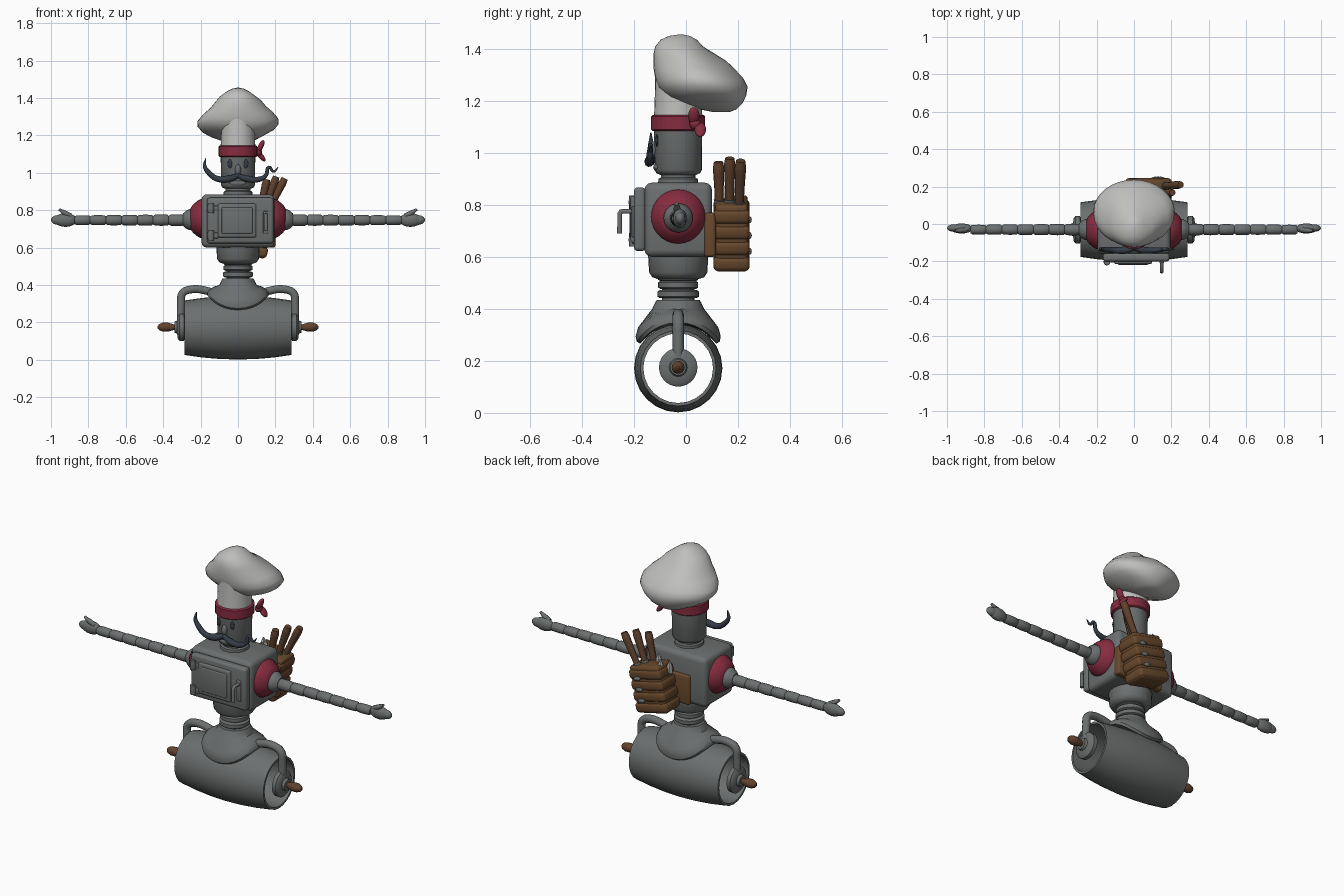
import bpy, bmesh
from math import sin, cos, pi, radians
from mathutils import Vector, Matrix

if "Cube" in bpy.data.objects:
    bpy.data.objects.remove(bpy.data.objects["Cube"])


def material(name, r, g, b):
    m = bpy.data.materials.new(name)
    m.use_nodes = True
    m.diffuse_color = (r, g, b, 1)
    m.node_tree.nodes["Principled BSDF"].inputs["Base Color"].default_value = (r, g, b, 1)
    return m


STEEL = material("grey steel", .15, .16, .16)
CLOTH = material("white cloth", .52, .52, .51)
RED = material("crimson", .24, .025, .05)
LEATHER = material("brown leather", .14, .066, .026)
WOOD = material("dark wood", .12, .055, .027)
HAIR = material("blue black", .035, .045, .06)
BLADE = material("pale blade", .4, .4, .4)
Y = -.03  # depth of the main axis


def finish(ob, mat, angle=40):
    ob.data.materials.clear()
    ob.data.materials.append(mat)
    bpy.ops.object.select_all(action='DESELECT')
    ob.select_set(True)
    bpy.context.view_layer.objects.active = ob
    bpy.ops.object.shade_smooth_by_angle(angle=radians(angle))
    return ob


def from_bmesh(name, bm, mat, angle=40):
    bmesh.ops.recalc_face_normals(bm, faces=bm.faces)
    me = bpy.data.meshes.new(name)
    bm.to_mesh(me)
    bm.free()
    ob = bpy.data.objects.new(name, me)
    bpy.context.collection.objects.link(ob)
    return finish(ob, mat, angle)


def loft(name, rings, mat, cap=True, loop=False, angle=40):
    """Skin a list of point rings."""
    bm = bmesh.new()
    vs = [[bm.verts.new(p) for p in ring] for ring in rings]
    n = len(vs[0])
    for k in range(len(vs) if loop else len(vs) - 1):
        a, b = vs[k], vs[(k + 1) % len(vs)]
        for i in range(n):
            j = (i + 1) % n
            bm.faces.new((a[i], a[j], b[j], b[i]))
    if cap and not loop:
        bm.faces.new(vs[0])
        bm.faces.new(vs[-1])
    return from_bmesh(name, bm, mat, angle)


def lathe(name, profile, mat, axis='z', at=(0, Y, 0), n=28, loop=False, angle=40):
    """Turn (position, radius) pairs about an axis."""
    rings = []
    for h, r in profile:
        ring = []
        for i in range(n):
            c, s = r * cos(2 * pi * i / n), r * sin(2 * pi * i / n)
            ring.append(Vector(at) + Vector((c, s, h) if axis == 'z' else (h, c, s)))
        rings.append(ring)
    return loft(name, rings, mat, loop=loop, angle=angle)


def box(name, at, size, mat, bevel=.01, tilt=0, segments=3):
    bm = bmesh.new()
    bmesh.ops.create_cube(bm, size=1, matrix=Matrix.Diagonal((*size, 1)))
    bmesh.ops.bevel(bm, geom=bm.edges[:], offset=bevel, segments=segments,
                    profile=.5, affect='EDGES')
    bm.transform(Matrix.Translation(at) @ Matrix.Rotation(radians(tilt), 4, 'Y'))
    return from_bmesh(name, bm, mat)


def blob(name, at, size, mat, tilt=0):
    bm = bmesh.new()
    bmesh.ops.create_uvsphere(bm, u_segments=16, v_segments=10, radius=1)
    bm.transform(Matrix.Translation(at) @ Matrix.Rotation(radians(tilt), 4, 'Y')
                 @ Matrix.Diagonal((*size, 1)))
    return from_bmesh(name, bm, mat, 80)


def tube(name, points, radius, mat, taper=None, sharp=False):
    cu = bpy.data.curves.new(name, 'CURVE')
    cu.dimensions = '3D'
    cu.bevel_depth, cu.bevel_resolution, cu.resolution_u = radius, 3, 5
    cu.use_fill_caps = True
    sp = cu.splines.new('BEZIER')
    sp.bezier_points.add(len(points) - 1)
    for i, (bp, p) in enumerate(zip(sp.bezier_points, points)):
        bp.co = p
        bp.handle_left_type = bp.handle_right_type = 'VECTOR' if sharp else 'AUTO'
        bp.radius = taper[i] if taper else 1
    ob = bpy.data.objects.new(name, cu)
    bpy.context.collection.objects.link(ob)
    bpy.ops.object.select_all(action='DESELECT')
    ob.select_set(True)
    bpy.context.view_layer.objects.active = ob
    bpy.ops.object.convert(target='MESH')
    return finish(bpy.context.object, mat, 50)


# Hollow barrel wheel
outer = [(x, .17 - .024 * (x / .285) ** 2) for x in (-.285, -.19, -.095, 0, .095, .19, .285)]
inner = [(.285, .134), (-.285, .134)]
lathe("barrel_wheel", outer + inner, STEEL, 'x', (0, Y, .172), n=24, loop=True)

# Saddle fender rising to the waist
def saddle(spread, radius, n=32):
    ring = []
    for i in range(n):
        c, s = cos(2 * pi * i / n), sin(2 * pi * i / n)
        phi = 1.0 * spread * s
        ring.append(Vector((.165 * spread * c * (1 + .12 * s * s),
                            Y + radius * sin(phi), .172 + radius * cos(phi))))
    return ring


def neck_ring(r, z, n=32):
    return [Vector((r * cos(2 * pi * i / n), Y + r * sin(2 * pi * i / n), z)) for i in range(n)]


loft("fender", [saddle(.6, .172), saddle(1, .175), saddle(1, .19), saddle(.93, .204),
                saddle(.78, .22), neck_ring(.1, .4), neck_ring(.088, .425),
                neck_ring(.082, .435)], STEEL)

# Waist springs and pelvis
lathe("waist_core", [(.42, .062), (.54, .062)], STEEL)
for z, r in ((.457, .08), (.492, .077), (.522, .077)):
    lathe("waist_ring", [(z - .016, r - .01), (z - .01, r), (z + .01, r), (z + .016, r - .01)], STEEL)
lathe("pelvis", [(.515, .08), (.522, .1), (.54, .112), (.61, .116)], STEEL)

# Torso with oven door
box("torso", (0, Y, .743), (.39, .26, .285), STEEL, .028)
box("oven_door", (.012, -.178, .745), (.355, .045, .245), STEEL, .015)
box("door_frame", (-.005, -.203, .745), (.205, .02, .18), STEEL, .009)
box("door_window", (-.005, -.211, .745), (.165, .014, .14), STEEL, .006)
tube("door_handle", [(.148, -.19, .775), (.148, -.25, .775), (.148, -.255, .765),
                     (.148, -.255, .69)], .01, STEEL, sharp=True)
box("handle_plate", (.148, -.203, .735), (.026, .012, .12), STEEL, .005)
for z in (.81, .665):
    lathe("door_hinge", [(z - .026, .016), (z - .002, .018), (z + .002, .018), (z + .026, .016)],
          STEEL, at=(-.145, -.203, 0), n=14)
    box("hinge_leaf", (-.13, -.2, z), (.05, .012, .03), STEEL, .004)

# Both sides: pipes, hubs, grips, shoulders, arms, hands
for s in (-1, 1):
    tube("wheel_pipe", [(s * x, Y, z) for x, z in
                        ((.1, .345), (.17, .37), (.25, .377), (.297, .355), (.305, .3), (.305, .18))],
         .022, STEEL)
    lathe("wheel_hub", [(s * x, r) for x, r in
                        ((.283, .06), (.29, .074), (.312, .074), (.322, .062), (.326, .035), (.34, .03))],
          STEEL, 'x', (0, Y, .175))
    lathe("wheel_grip", [(s * x, r) for x, r in
                         ((.32, .014), (.345, .016), (.375, .025), (.4, .025), (.42, .018), (.43, .006))],
          WOOD, 'x', (0, Y, .175), n=14)
    lathe("shoulder_pad", [(s * x, r) for x, r in
                           ((.18, .104), (.2, .104), (.215, .096), (.238, .078), (.252, .06), (.256, .04))],
          RED, 'x', (0, Y, .755))
    lathe("shoulder_joint", [(s * x, r) for x, r in
                             ((.24, .056), (.262, .056), (.28, .046), (.295, .032))],
          STEEL, 'x', (0, Y, .75))
    for k in range(7):
        x, r = .285 + k * .084, .031 - k * .0008
        lathe("arm_segment", [(s * (x + d), r * f) for d, f in
                              ((0, .72), (.008, .96), (.04, 1), (.076, .96), (.086, .72))],
              STEEL, 'x', (0, Y, .747), n=16)
    blob("palm", (s * .922, -.024, .748), (.06, .027, .037), STEEL)
    blob("fingers", (s * .962, -.022, .748), (.038, .02, .026), STEEL)
    tube("thumb", [(s * .895, -.03, .77), (s * .925, -.034, .785), (s * .957, -.036, .805)],
         .014, STEEL, (1, 1, .5))

# Neck and head
lathe("neck", [(.875, .078), (.9, .076), (.905, .066), (.93, .066)], STEEL)
lathe("head", [(.915, .068), (.922, .084), (.935, .091), (1.13, .093)], STEEL)
for s in (-1, 1):
    blob("eye", (s * .042, -.112, 1.048), (.014, .006, .024), HAIR)
blob("nose", (0, -.122, 1.015), (.016, .018, .03), STEEL)
blob("chin", (0, -.11, .945), (.045, .016, .016), STEEL)

# Moustache: one curled tip, one crooked tip
tube("moustache_curled", [(0, -.13, .985), (-.05, -.14, .968), (-.11, -.14, .968),
                          (-.155, -.137, 1.0), (-.178, -.135, 1.035), (-.172, -.135, 1.078)],
     .016, HAIR, (.8, 1.25, 1, .9, .65, .15))
tube("moustache_crooked", [(0, -.13, .985), (.05, -.14, .968), (.11, -.14, .965), (.15, -.137, .988),
                           (.165, -.135, 1.03), (.19, -.135, 1.008), (.215, -.135, 1.03)],
     .015, HAIR, (.8, 1.25, 1, .7, .6, .5, .15))

# Headband and side knot
lathe("headband", [(1.085, .098), (1.09, .104), (1.14, .104), (1.145, .098)], RED)
blob("knot", (.108, .035, 1.112), (.02, .022, .022), RED)
for y, z, tilt in ((.03, 1.142, 25), (.055, 1.09, 140)):
    blob("knot_tail", (.122, y, z), (.014, .022, .036), RED, tilt)

# Floppy hat
lathe("hat_column", [(1.12, .094), (1.16, .092), (1.22, .09), (1.32, .088)], CLOTH)
rings = []
for z, front, back, rx in ((1.158, .1, .17, .04), (1.168, .05, .195, .08), (1.195, -.02, .22, .14),
                           (1.222, -.075, .232, .19), (1.255, -.108, .237, .218),
                           (1.285, -.118, .222, .215), (1.32, -.124, .19, .185),
                           (1.35, -.126, .158, .15), (1.38, -.125, .11, .125),
                           (1.41, -.118, .065, .095), (1.435, -.098, .042, .06),
                           (1.45, -.065, .015, .03), (1.455, -.03, -.01, .008)):
    mid, half = (front + back) / 2, (back - front) / 2
    rings.append([Vector((rx * cos(a), mid + half * sin(a), z + .006 * cos(3 * a) * (rx > .1)))
                  for a in (2 * pi * i / 32 for i in range(32))])
loft("hat_puff", rings, CLOTH, angle=80)

# Leather knife pouch on the back, leaning to the left
TILT = 13
lean = Vector((sin(radians(TILT)), 0, cos(radians(TILT))))
centre = Vector((.08, .175, .69))
box("strap", (.05, .092, .685), (.3, .045, .17), LEATHER, .012)
box("pouch", centre, (.19, .125, .265), LEATHER, .015, TILT)
for k in range(4):
    box("pouch_band", centre + lean * (-.1 + k * .062), (.205, .14, .056), LEATHER, .018, TILT)
for k in range(3):
    stud = centre + lean * (-.07 + k * .062)
    blob("pouch_stud", (stud.x + .05, .245, stud.z), (.022, .008, .012), STEEL, TILT)

# Knife grips and blades in the pouch
for base, tip in (((.115, .128, .8), (.155, .125, .965)),
                  ((.14, .168, .8), (.205, .168, .98)),
                  ((.16, .205, .79), (.25, .21, .97))):
    b, t = Vector(base), Vector(tip)
    tube("knife_grip", [b, b.lerp(t, .35), b.lerp(t, .85), t], .021, WOOD, (.8, .85, 1.05, .85))
    tube("knife_collar", [b, b.lerp(t, .12)], .021, STEEL)
for x, y, top in ((.07, .15, .875), (.03, .19, .865), (.0, .15, .85)):
    lathe("blade", [(.78, .018), (top - .03, .016), (top, .002)], BLADE, at=(x, y, 0), n=6, angle=20)
